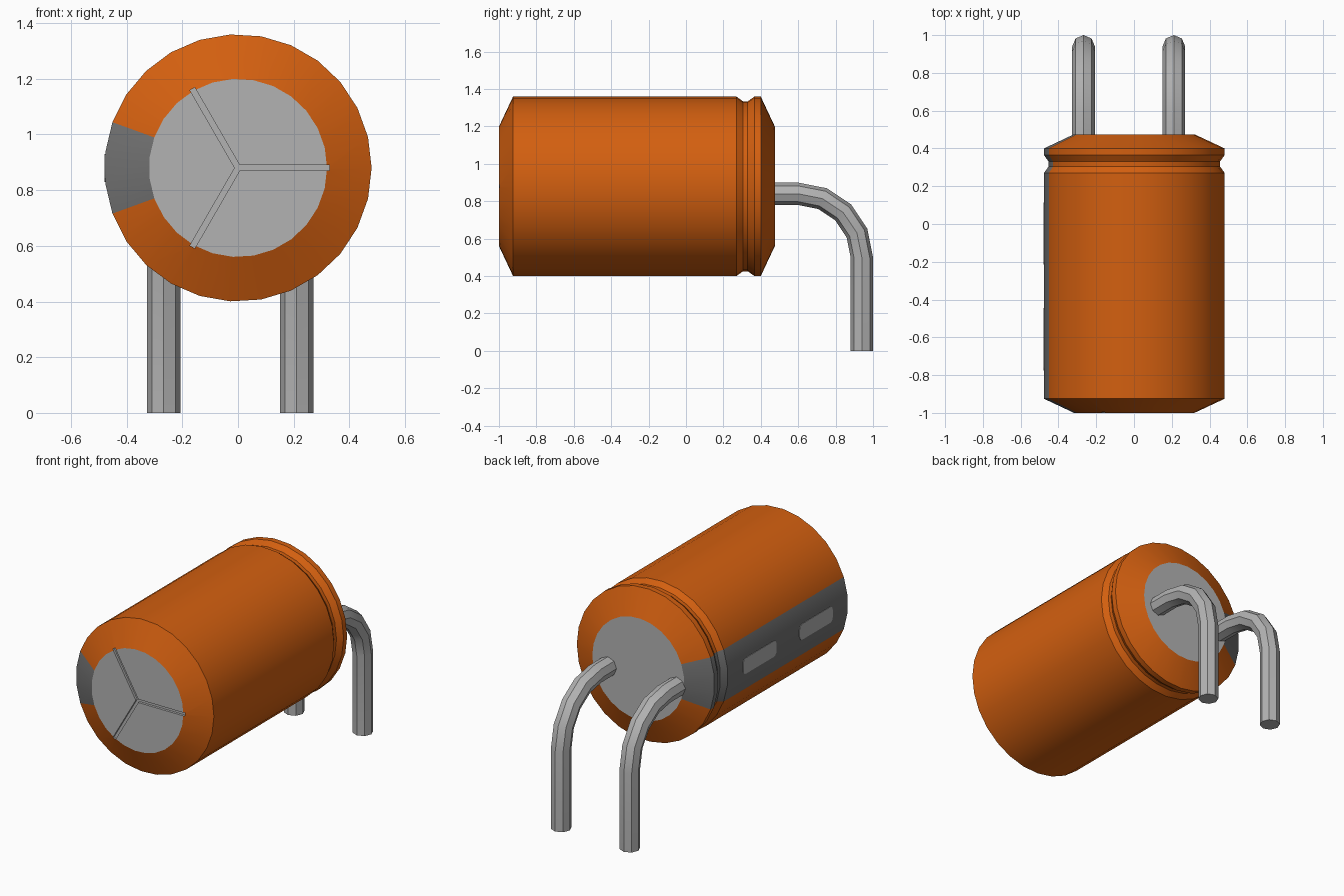
import bpy, bmesh, math
from mathutils import Vector

cube = bpy.data.objects.get("Cube")
if cube:
    bpy.data.objects.remove(cube, do_unlink=True)


def material(name, rgb):
    m = bpy.data.materials.new(name)
    m.use_nodes = True
    m.diffuse_color = (*rgb, 1)
    m.node_tree.nodes["Principled BSDF"].inputs["Base Color"].default_value = (*rgb, 1)
    return m


ORANGE = material("orange sleeve", (0.65, 0.115, 0.005))
GREY = material("light grey metal", (0.45, 0.45, 0.45))
DARK = material("dark grey stripe", (0.165, 0.165, 0.165))

AXIS_Z = 0.88     # height of the can's axis
SIDES = 27


def finish(bm, name, mats, smooth=True):
    bmesh.ops.recalc_face_normals(bm, faces=bm.faces)
    mesh = bpy.data.meshes.new(name)
    bm.to_mesh(mesh)
    bm.free()
    for m in mats:
        mesh.materials.append(m)
    ob = bpy.data.objects.new(name, mesh)
    bpy.context.collection.objects.link(ob)
    if smooth:
        smooth_by_angle(ob)
    return ob


def smooth_by_angle(ob):
    bpy.ops.object.select_all(action='DESELECT')
    ob.select_set(True)
    bpy.context.view_layer.objects.active = ob
    bpy.ops.object.shade_smooth_by_angle(angle=math.radians(25))


def skin(bm, rings):
    """Join rings of points with quads and cap both ends."""
    rows = [[bm.verts.new(p) for p in ring] for ring in rings]
    n = len(rows[0])
    quads = []
    for a, b in zip(rows, rows[1:]):
        for i in range(n):
            j = (i + 1) % n
            quads.append((i, bm.faces.new((a[i], a[j], b[j], b[i]))))
    caps = [bm.faces.new(rows[0]), bm.faces.new(rows[-1])]
    return quads, caps


# Can: turned profile (radius, y) with a crimped neck near the back
profile = [(0.32, -1.0), (0.48, -0.925), (0.48, 0.27), (0.455, 0.305),
           (0.455, 0.33), (0.48, 0.365), (0.48, 0.40), (0.32, 0.475)]
bm = bmesh.new()
rings = []
for r, y in profile:
    angles = [2 * math.pi * i / SIDES for i in range(SIDES)]
    rings.append([(r * math.cos(a), y, AXIS_Z + r * math.sin(a)) for a in angles])
quads, caps = skin(bm, rings)
for i, f in quads:
    f.material_index = 2 if 12 <= i <= 14 else 0   # stripe along the -x side
for f in caps:
    f.material_index = 1
can = finish(bm, "can_body", [ORANGE, GREY, DARK], smooth=False)

# Three-armed vent score cut into the front cap
half, reach = 0.01, 0.328
outline = []
for k in range(3):
    a = math.radians(120 * k)
    d = Vector((math.cos(a), 0, math.sin(a)))
    s = Vector((-math.sin(a), 0, math.cos(a)))
    b = a + math.radians(60)
    inner = half / math.sin(math.radians(60))
    outline += [d * reach - s * half, d * reach + s * half,
                Vector((math.cos(b), 0, math.sin(b))) * inner]
bm = bmesh.new()
skin(bm, [[p + Vector((0, y, AXIS_Z)) for p in outline] for y in (-1.05, -0.985)])
cutter = finish(bm, "vent_cutter", [GREY], smooth=False)
cutter.hide_render = True
mod = can.modifiers.new("vent", 'BOOLEAN')
mod.operation = 'DIFFERENCE'
mod.solver = 'EXACT'
mod.material_mode = 'TRANSFER'
mod.object = cutter
bpy.context.view_layer.objects.active = can
can.select_set(True)
bpy.ops.object.modifier_apply(modifier=mod.name)
bpy.data.objects.remove(cutter, do_unlink=True)
smooth_by_angle(can)

# Pale marks on the stripe: thin plates with rounded corners
for n, yc in enumerate((-0.05, -0.61), 1):
    hy, hz, rad = 0.165, 0.05, 0.028
    pts = []
    for q, (sy, sz) in enumerate(((1, 1), (-1, 1), (-1, -1), (1, -1))):
        for t in range(4):
            a = math.radians(90 * q + 30 * t)
            pts.append((yc + sy * (hy - rad) + rad * math.cos(a),
                        AXIS_Z + sz * (hz - rad) + rad * math.sin(a)))
    bm = bmesh.new()
    skin(bm, [[(x, y, z) for y, z in pts] for x in (-0.474, -0.480)])
    finish(bm, f"stripe_mark_{n}", [GREY])

# Leads: octagonal wire leaving the back cap and bending down
BEND, WIRE = 0.34, 0.06
path = [(0.45, 0.84, 0)]
for t in range(5):
    a = math.radians(22.5 * t)
    path.append((0.6 + BEND * math.sin(a), 0.5 + BEND * math.cos(a), a))
path.append((0.94, 0.0, math.pi / 2))
for name, x in (("right_lead", -0.267), ("left_lead", 0.211)):
    bm = bmesh.new()
    rings = []
    for y, z, a in path:
        ring = []
        for k in range(8):
            u = k * math.pi / 4
            n = WIRE * math.sin(u)
            ring.append((x + WIRE * math.cos(u), y + n * math.sin(a), z + n * math.cos(a)))
        rings.append(ring)
    skin(bm, rings)
    finish(bm, name, [GREY])
